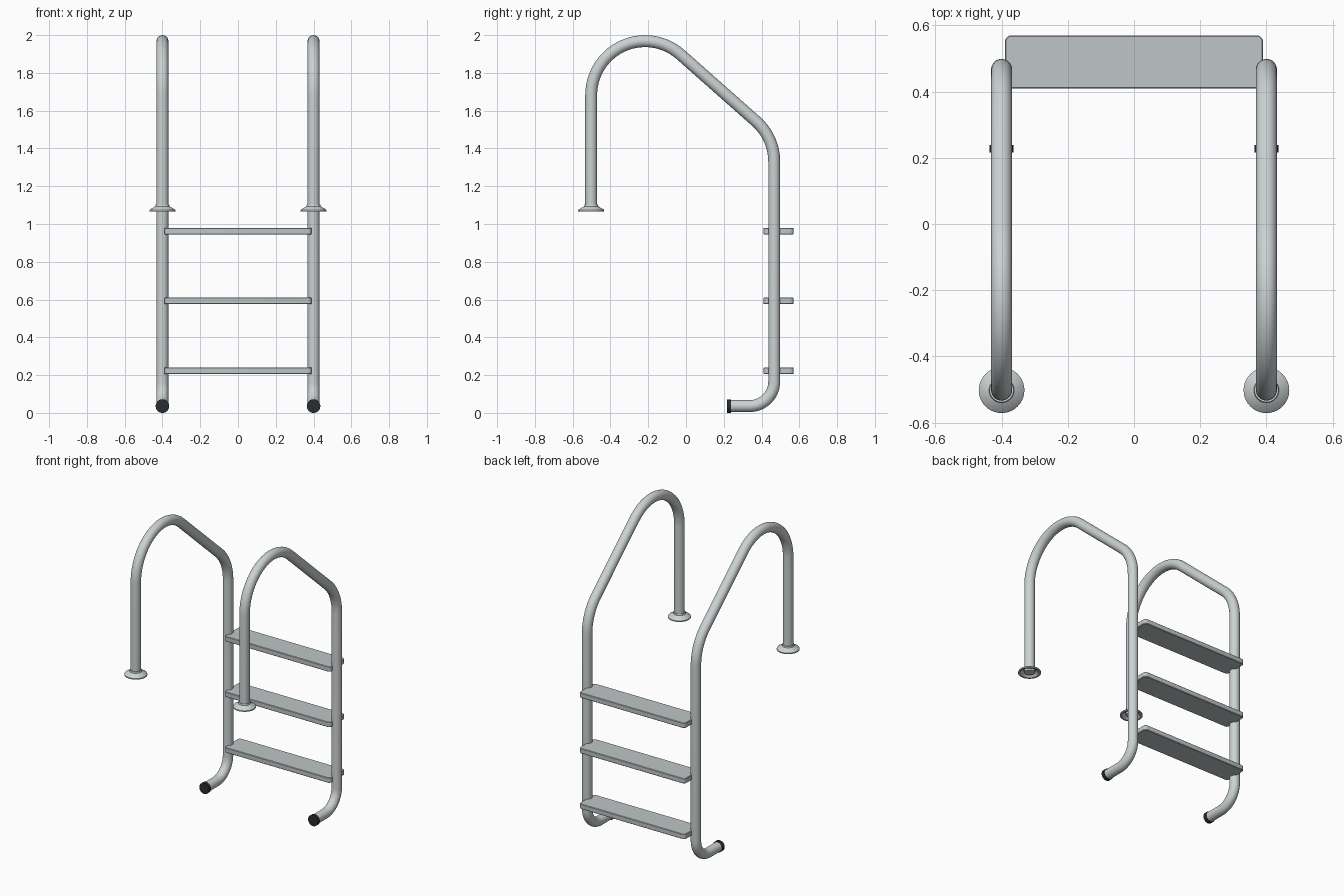
import bpy, bmesh, math
from mathutils import Vector, Matrix

if "Cube" in bpy.data.objects:
    bpy.data.objects.remove(bpy.data.objects["Cube"])

def material(name, rgb):
    m = bpy.data.materials.new(name)
    m.diffuse_color = (*rgb, 1)
    m.use_nodes = True
    m.node_tree.nodes["Principled BSDF"].inputs["Base Color"].default_value = m.diffuse_color
    return m

STEEL = material("polished steel", (0.60, 0.64, 0.65))
TREAD = material("step grey", (0.52, 0.56, 0.57))
RUBBER = material("black rubber", (0.022, 0.026, 0.03))

def finish(bm, name, mat, angle=40):
    bmesh.ops.recalc_face_normals(bm, faces=bm.faces)
    me = bpy.data.meshes.new(name)
    bm.to_mesh(me)
    bm.free()
    ob = bpy.data.objects.new(name, me)
    bpy.context.collection.objects.link(ob)
    me.materials.append(mat)
    bpy.ops.object.select_all(action='DESELECT')
    ob.select_set(True)
    bpy.context.view_layer.objects.active = ob
    bpy.ops.object.shade_smooth_by_angle(angle=math.radians(angle))
    return ob

def bridge(bm, rings, closed=False):
    n = len(rings[0])
    pairs = list(zip(rings, rings[1:])) + ([(rings[-1], rings[0])] if closed else [])
    for a, b in pairs:
        for i in range(n):
            j = (i + 1) % n
            bm.faces.new((a[i], a[j], b[j], b[i]))

def arc(cy, cz, r, a0, a1, n):
    """Points in the y-z plane, angles in degrees from +y."""
    return [(cy + r * math.cos(math.radians(a0 + (a1 - a0) * i / n)),
             cz + r * math.sin(math.radians(a0 + (a1 - a0) * i / n))) for i in range(n + 1)]

def tube(name, x, path, r, sides=32):
    bm = bmesh.new()
    pts = [Vector((x, y, z)) for y, z in path]
    rings = []
    for i, p in enumerate(pts):
        t = (pts[min(i + 1, len(pts) - 1)] - pts[max(i - 1, 0)]).normalized()
        side = Vector((1, 0, 0))
        up = t.cross(side)
        rings.append([bm.verts.new(p + r * (math.cos(k * math.tau / sides) * side
                      + math.sin(k * math.tau / sides) * up)) for k in range(sides)])
    bridge(bm, rings)
    bm.faces.new(rings[0])
    bm.faces.new(rings[-1])
    return finish(bm, name, STEEL)

def lathe(name, x, y, profile, sides=40):
    bm = bmesh.new()
    rings = [[bm.verts.new((x + r * math.cos(k * math.tau / sides),
                            y + r * math.sin(k * math.tau / sides), z))
              for k in range(sides)] for r, z in profile]
    bridge(bm, rings, closed=True)
    return finish(bm, name, STEEL, 30)

# Rail path: deck post, big top arc, slope, elbow, long drop, foot bend
FRONT, BACK, FOOT_Z, R, SLOPE = -0.502, 0.467, 0.036, 0.285, 41.5
top_arc = arc(FRONT + R, 1.968 - R, R, 180, 90 - SLOPE, 28)
ey, ez = top_arc[-1]
corner_z = ez - (BACK - ey) * math.tan(math.radians(SLOPE))
elbow_z = corner_z - R * math.tan(math.radians((90 - SLOPE) / 2))
path = ([(FRONT, 1.07)] + top_arc
        + arc(BACK - R, elbow_z, R, 90 - SLOPE, 0, 14)
        + arc(BACK - 0.13, FOOT_Z + 0.13, 0.13, 0, -90, 14)
        + [(0.23, FOOT_Z)])

for side, x in (("left", -0.4), ("right", 0.4)):
    tube(side + "_rail", x, path, 0.0315)
    # Deck flange: thin flared collar, hollow underneath
    lathe(side + "_flange", x, FRONT,
          [(0.030, 1.102), (0.036, 1.102), (0.038, 1.093), (0.066, 1.077),
           (0.069, 1.073), (0.069, 1.066), (0.058, 1.066), (0.036, 1.085), (0.030, 1.085)])
    # Rubber end cap on the foot
    bm = bmesh.new()
    bmesh.ops.create_cone(bm, cap_ends=True, segments=32, radius1=0.036, radius2=0.036, depth=0.022,
                          matrix=Matrix.Translation((x, 0.227, FOOT_Z)) @ Matrix.Rotation(math.pi / 2, 4, 'X'))
    finish(bm, side + "_end_cap", RUBBER)

# Steps: slabs with rounded vertical corners
for i, z in enumerate((0.223, 0.593, 0.962)):
    bm = bmesh.new()
    bmesh.ops.create_cube(bm, size=1, matrix=Matrix.Translation((0, 0.49, z))
                          @ Matrix.Diagonal((0.78, 0.16, 0.034, 1)))
    upright = [e for e in bm.edges if abs(e.verts[0].co.z - e.verts[1].co.z) > 0.01]
    bmesh.ops.bevel(bm, geom=upright, offset=0.02, segments=5, profile=0.5, affect='EDGES')
    flat = [e for e in bm.edges if abs(e.verts[0].co.z - e.verts[1].co.z) < 0.001]
    bmesh.ops.bevel(bm, geom=flat, offset=0.003, segments=1, affect='EDGES')
    finish(bm, "step_%d" % (i + 1), TREAD, 30)
